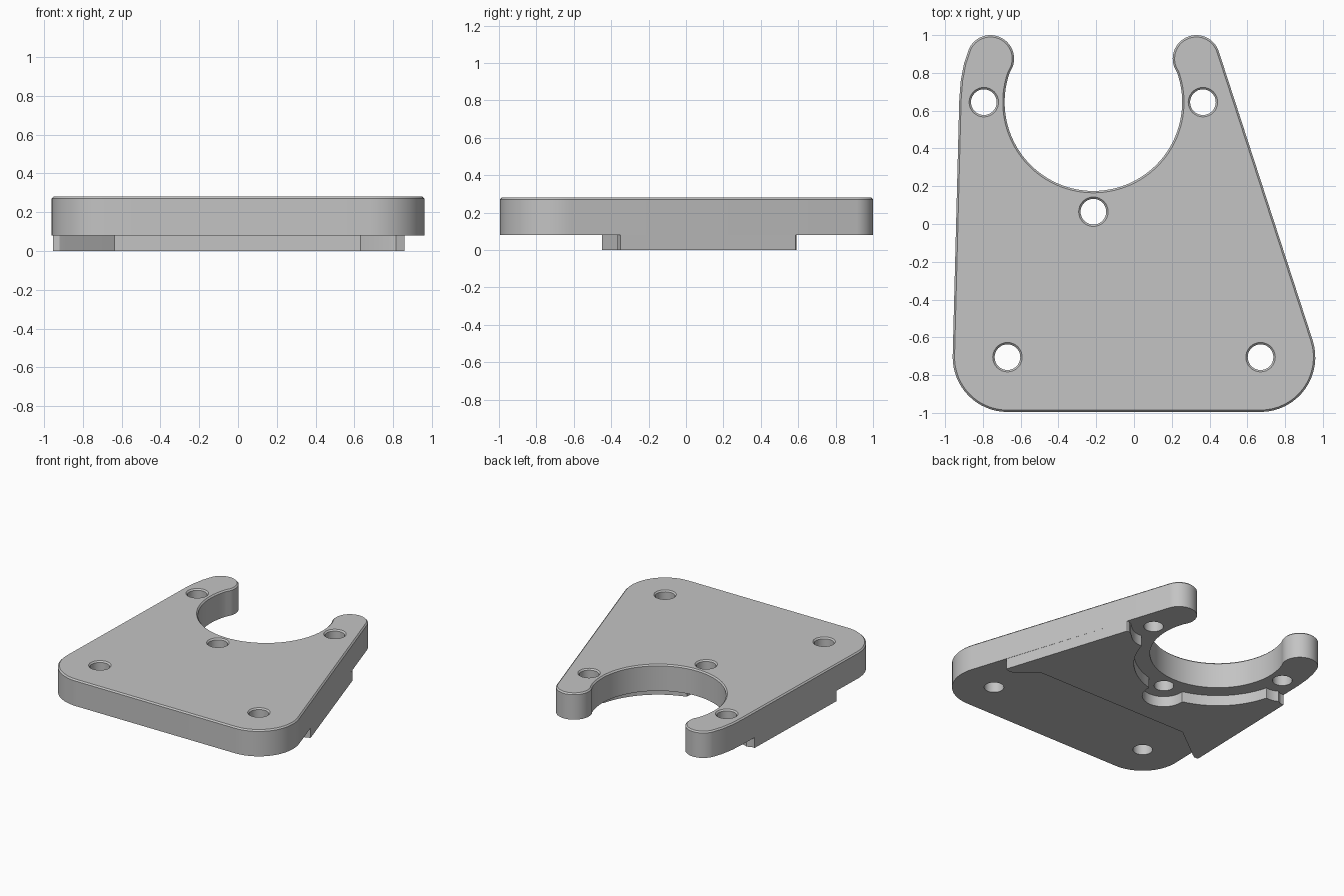
import bpy, bmesh
from math import cos, sin, radians
from mathutils import Vector

if "Cube" in bpy.data.objects:
    bpy.data.objects.remove(bpy.data.objects["Cube"])

grey = bpy.data.materials.new("plain grey")
grey.use_nodes = True
COLOUR = (0.55, 0.55, 0.55, 1)
grey.diffuse_color = COLOUR
grey.node_tree.nodes["Principled BSDF"].inputs["Base Color"].default_value = COLOUR


def arc(centre, r, a, b, n=16):
    """Points on an arc from angle a to angle b, in degrees."""
    angles = [radians(a + (b - a) * i / n) for i in range(n + 1)]
    return [Vector((centre[0] + r * cos(t), centre[1] + r * sin(t))) for t in angles]


def points(*pairs):
    return [Vector(p) for p in pairs]


def inset(loop, d):
    """Move a loop towards the solid, which lies on its left."""
    out = []
    for i, p in enumerate(loop):
        e1 = (p - loop[i - 1]).normalized()
        e2 = (loop[(i + 1) % len(loop)] - p).normalized()
        n1, n2 = Vector((-e1.y, e1.x)), Vector((-e2.y, e2.x))
        m = (n1 + n2).normalized()
        out.append(p + m * d / max(m.dot(n1), 0.5))
    return out


def slab(name, loops, layers):
    """Closed solid from an outline with holes; layers are (z, inset) pairs."""
    bm = bmesh.new()
    caps = [[], []]
    for loop in loops:
        rings = [[bm.verts.new((p.x, p.y, z)) for p in inset(loop, d)] for z, d in layers]
        n = len(loop)
        for low, high in zip(rings, rings[1:]):
            for i in range(n):
                j = (i + 1) % n
                bm.faces.new((low[i], low[j], high[j], high[i]))
        for cap, ring in zip(caps, (rings[0], rings[-1])):
            cap += [bm.edges.get((ring[i], ring[(i + 1) % n])) for i in range(n)]
    for cap in caps:
        bmesh.ops.triangle_fill(bm, use_beauty=True, edges=cap)
    bmesh.ops.recalc_face_normals(bm, faces=bm.faces)
    mesh = bpy.data.meshes.new(name)
    bm.to_mesh(mesh)
    bm.free()
    obj = bpy.data.objects.new(name, mesh)
    bpy.context.collection.objects.link(obj)
    mesh.materials.append(grey)
    bpy.ops.object.select_all(action="DESELECT")
    obj.select_set(True)
    bpy.context.view_layer.objects.active = obj
    bpy.ops.object.shade_smooth_by_angle(angle=radians(25))
    return obj


slot = (-0.215, 0.645)
left_hole, middle_hole, right_hole = (-0.795, 0.645), (-0.215, 0.065), (0.365, 0.645)
corners = [(-0.67, -0.705), (0.67, -0.705)]

# Plate outline: rounded front corners, two horns and the round slot
outline = (arc(corners[0], 0.29, 180, 270) + arc(corners[1], 0.29, -90, 18)
           + arc((0.33, 0.875), 0.125, 18, 202, 24)
           + arc(slot, 0.47, 23, -203, 64)[1:-1]
           + arc((-0.76, 0.875), 0.125, -22, 155, 24)
           + points((-0.9, 0.85), (-0.917, 0.76), (-0.925, 0.66)))
holes = [arc(c, 0.068, 360, 0, 32)[:-1]
         for c in corners + [left_hole, middle_hole, right_hole]]
slab("plate", [outline] + holes, [(0.08, 0), (0.27, 0), (0.28, 0.01)])

# Raised pad underneath, scalloped around the slot and its three holes
front_edge = points((-0.953, -0.45), (-0.92, -0.45), (-0.89, -0.43), (-0.635, -0.236),
                    (0.63, -0.236), (0.785, -0.355), (0.815, -0.366), (0.857, -0.35))
back_edge = (arc(left_hole, 0.15, 240, 277, 6) + arc(slot, 0.58, 196, 254)
             + arc(middle_hole, 0.15, 173, 367) + arc(slot, 0.58, 286, 344)
             + arc(right_hole, 0.15, 263, 310, 6))
pad = (front_edge + points((0.556, 0.585), (0.54, 0.59), (0.51, 0.575))
       + back_edge[::-1] + points((-0.9, 0.5), (-0.928, 0.5)))
slab("underside_pad", [pad], [(0, 0), (0.08, 0)])
